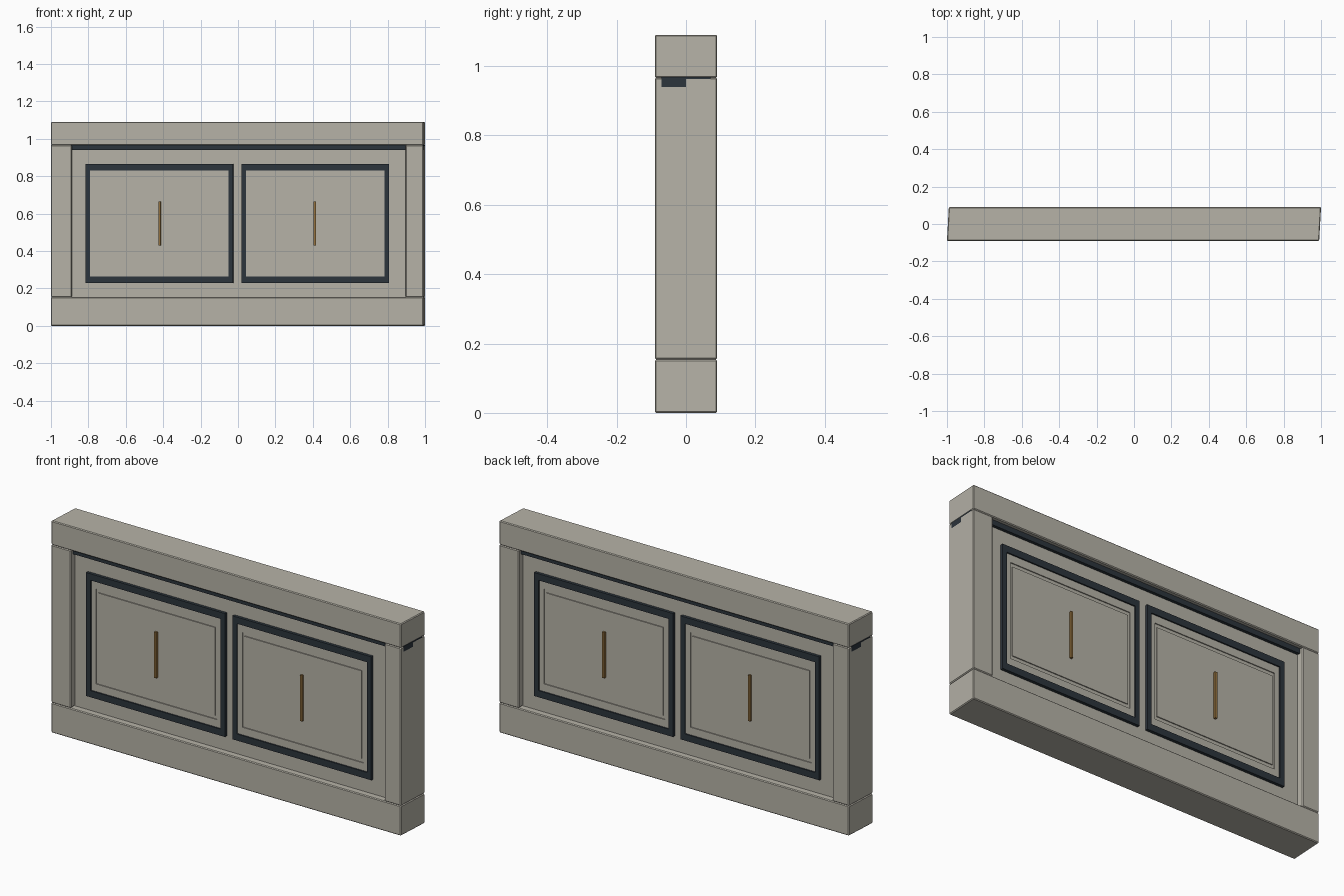
import bpy, bmesh
from math import pi
from mathutils import Matrix

if "Cube" in bpy.data.objects:
    bpy.data.objects.remove(bpy.data.objects["Cube"])

SKEW = 0.055  # the ends are slightly slanted in plan


def material(name, col):
    m = bpy.data.materials.new(name)
    m.diffuse_color = col
    m.use_nodes = True
    m.node_tree.nodes["Principled BSDF"].inputs["Base Color"].default_value = m.diffuse_color
    return m


STONE = material("warm_grey", (0.47, 0.45, 0.39, 1))
DARK = material("dark_trim", (0.025, 0.035, 0.045, 1))
GOLD = material("bronze", (0.30, 0.17, 0.05, 1))


def finish(name, bm, mat, bevel=0):
    bmesh.ops.recalc_face_normals(bm, faces=bm.faces)
    me = bpy.data.meshes.new(name)
    bm.to_mesh(me)
    bm.free()
    ob = bpy.data.objects.new(name, me)
    bpy.context.collection.objects.link(ob)
    me.materials.append(mat)
    if bevel:
        b = ob.modifiers.new("bevel", 'BEVEL')
        b.width, b.segments = bevel, 1
    return ob


def prism(name, plan, z0, z1, mat, bevel=0):
    bm = bmesh.new()
    f = bm.faces.new([bm.verts.new((x, y, z0)) for x, y in plan])
    up = bmesh.ops.extrude_face_region(bm, geom=[f])["geom"]
    bmesh.ops.translate(bm, vec=(0, 0, z1 - z0),
                        verts=[v for v in up if isinstance(v, bmesh.types.BMVert)])
    return finish(name, bm, mat, bevel)


def slab(name, x0, x1, d, z0, z1, mat, bevel=0):
    s = SKEW * d
    return prism(name, [(x0 - s, -d), (x1 - s, -d), (x1 + s, d), (x0 + s, d)], z0, z1, mat, bevel)


def rings(name, loops, mat, rot, closed=False):
    # bridges nested rectangles (x0, x1, z0, z1, depth) facing -y, then caps or closes them
    bm = bmesh.new()
    vs = []
    for x0, x1, z0, z1, d in loops:
        s = SKEW * d
        vs.append([bm.verts.new((x - s, -d, z)) for x, z in
                   ((x0, z0), (x1, z0), (x1, z1), (x0, z1))])
    for a, b in list(zip(vs, vs[1:])) + ([(vs[-1], vs[0])] if closed else []):
        for i in range(4):
            j = (i + 1) % 4
            bm.faces.new((a[i], a[j], b[j], b[i]))
    if not closed:
        bm.faces.new(vs[-1])
        bm.faces.new(vs[0][::-1])
    bm.transform(Matrix.Rotation(rot, 4, 'Z'))
    return finish(name, bm, mat)


# Beams, end posts and core panel
slab("base_beam", -0.995, 0.995, 0.09, 0, 0.154, STONE, 0.004)
slab("top_beam", -0.995, 0.995, 0.09, 0.966, 1.09, STONE, 0.004)
post = [(-1, -0.09), (-0.888, -0.09), (-0.897, 0.09), (-0.99, 0.09)]
prism("left_post", post, 0.154, 0.966, STONE, 0.004)
prism("right_post", [(-x, -y) for x, y in post], 0.154, 0.966, STONE, 0.004)
slab("core_panel", -0.95, 0.95, 0.055, 0.15, 0.97, STONE)
slab("dark_top_strip", -0.995, 0.995, 0.07, 0.94, 0.968, DARK)

# Two framed panels with handles on each face
for side, rot in (("front", 0), ("back", pi)):
    for label, x0, x1, hx in (("left", -0.811, -0.022, -0.415), ("right", 0.022, 0.811, 0.415)):
        name = f"{side}_{label}"
        z0, z1 = 0.23, 0.865
        a, b, c, e = x0 + 0.024, x1 - 0.024, z0 + 0.034, z1 - 0.034
        rings(name + "_frame", [(x0, x1, z0, z1, 0.05), (x0, x1, z0, z1, 0.07),
                                (a, b, c, e, 0.07), (a, b, c, e, 0.05)], DARK, rot, True)

        def ring(t, d):
            return (a + t, b - t, c + t * 1.5, e - t * 1.5, d)
        rings(name + "_panel", [ring(0, 0.05), ring(0, 0.063), ring(0.026, 0.063),
                                ring(0.026, 0.058), ring(0.038, 0.058),
                                ring(0.038, 0.063)], STONE, rot)
        h = (hx - 0.006, hx + 0.006, 0.43, 0.665)
        rings(name + "_handle", [(*h, 0.055), (*h, 0.075)], GOLD, rot)
